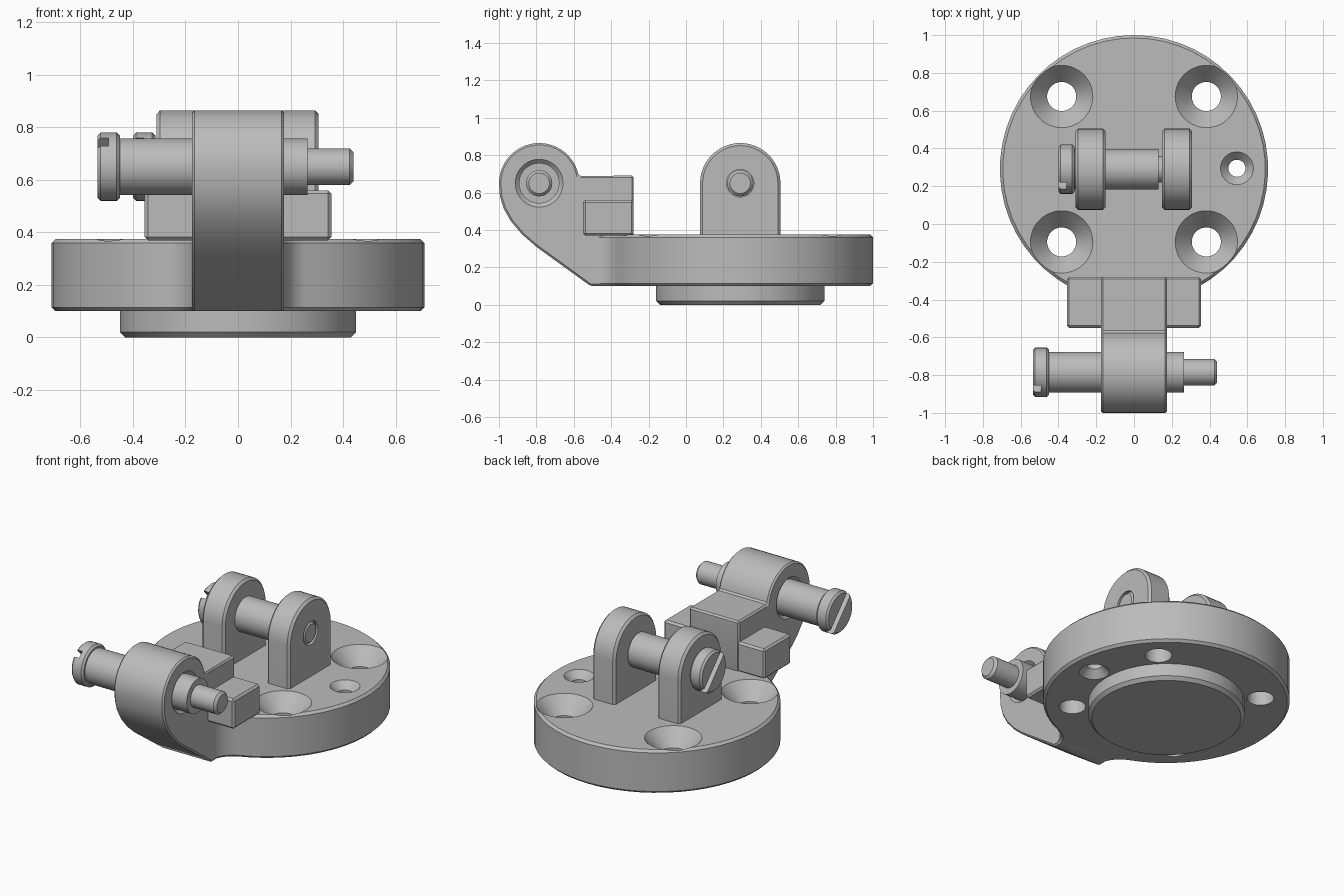
import bpy, bmesh
from math import sin, cos, pi, radians, atan2, sqrt
from mathutils import Matrix, Vector

cube = bpy.data.objects.get("Cube")
if cube:
    bpy.data.objects.remove(cube, do_unlink=True)

steel = bpy.data.materials.new("plain grey metal")
steel.use_nodes = True
GREY = (0.5, 0.5, 0.5, 1)
steel.diffuse_color = GREY
steel.node_tree.nodes["Principled BSDF"].inputs["Base Color"].default_value = GREY

SIDES = 48
TO_X = Matrix.Rotation(radians(90), 4, 'Y')      # local z becomes x
TO_Z = Matrix.Identity(4)
PIVOT_Z, EYE_R = 0.65, 0.215
REAR_Y, ARM_Y = 0.29, -0.785
PLATE_R, PLATE_LOW, PLATE_TOP = 0.71, 0.10, 0.375


def make_object(name, bm):
    bmesh.ops.recalc_face_normals(bm, faces=bm.faces)
    mesh = bpy.data.meshes.new(name)
    bm.to_mesh(mesh)
    bm.free()
    mesh.materials.append(steel)
    obj = bpy.data.objects.new(name, mesh)
    bpy.context.collection.objects.link(obj)
    return obj


def lathe(name, profile, loc, turn=TO_Z):
    """Closed turned solid from (radius, distance along axis) pairs."""
    bm = bmesh.new()
    place = Matrix.Translation(loc) @ turn
    rings = []
    for r, d in profile:
        rings.append([bm.verts.new(place @ Vector((r * cos(a), r * sin(a), d)))
                      for a in (2 * pi * i / SIDES for i in range(SIDES))])
    for low, high in zip(rings, rings[1:]):
        for i in range(SIDES):
            j = (i + 1) % SIDES
            bm.faces.new((low[i], low[j], high[j], high[i]))
    bm.faces.new(rings[0])
    bm.faces.new(rings[-1])
    return make_object(name, bm)


def prism(name, outline, start, depth):
    """Extrude a 3D outline along a direction."""
    bm = bmesh.new()
    face = bm.faces.new([bm.verts.new(Vector(p) + Vector(start)) for p in outline])
    out = bmesh.ops.extrude_face_region(bm, geom=[face])
    bmesh.ops.translate(bm, vec=depth,
                        verts=[v for v in out["geom"] if isinstance(v, bmesh.types.BMVert)])
    return make_object(name, bm)


def box(name, low, high, turn=TO_Z):
    low, high = Vector(low), Vector(high)
    bm = bmesh.new()
    bmesh.ops.create_cube(bm, size=1)
    size = high - low
    bm.transform(Matrix.Translation((low + high) / 2) @ turn @ Matrix.Diagonal((*size, 1)))
    return make_object(name, bm)


def finish(obj, chamfer=0, cutters=()):
    """Chamfer the edges, cut the holes, then shade by angle."""
    if chamfer:
        mod = obj.modifiers.new("chamfer", 'BEVEL')
        mod.width, mod.segments = chamfer, 1
        mod.limit_method, mod.angle_limit = 'ANGLE', radians(35)
    for cutter in cutters:
        cutter.hide_render = True
        mod = obj.modifiers.new("cut", 'BOOLEAN')
        mod.operation, mod.solver, mod.object = 'DIFFERENCE', 'EXACT', cutter
    bpy.ops.object.select_all(action='DESELECT')
    obj.select_set(True)
    bpy.context.view_layer.objects.active = obj
    for mod in list(obj.modifiers):
        bpy.ops.object.modifier_apply(modifier=mod.name)
    for cutter in cutters:
        bpy.data.objects.remove(cutter, do_unlink=True)
    bpy.ops.object.shade_smooth_by_angle(angle=radians(30))


def arc(cx, cy, r, a0, a1, n):
    return [(cx + r * cos(a0 + (a1 - a0) * i / n), cy + r * sin(a0 + (a1 - a0) * i / n))
            for i in range(n + 1)]


# Round base plate with a filleted neck leading into the arm
neck, fillet = 0.17, 0.15
fx = neck + fillet
drop = sqrt((PLATE_R + fillet) ** 2 - fx ** 2)
join = atan2(-drop, fx)
half = arc(fx, REAR_Y - drop, fillet, pi, join + pi, 8)
outline = half[:-1] + arc(0, REAR_Y, PLATE_R, join, pi - join, SIDES)
outline += [(-x, y) for x, y in reversed(half[:-1])]
plate = prism("base_plate", [(x, y, 0) for x, y in outline], (0, 0, PLATE_LOW),
              (0, 0, PLATE_TOP - PLATE_LOW))


# Countersunk mounting holes
def countersink(x, y, wide, narrow, deep):
    return lathe("hole_cutter", [(narrow, 0), (narrow, PLATE_TOP - deep),
                                 (wide, PLATE_TOP), (wide, PLATE_TOP + 0.1)], (x, y, 0))


holes = [countersink(sx * 0.383, REAR_Y + sy * 0.385, 0.165, 0.077, 0.1)
         for sx in (-1, 1) for sy in (-1, 1)]
holes.append(lathe("hole_cutter", [(0.087, 0), (0.087, PLATE_LOW), (0.045, PLATE_LOW + 0.045),
                                   (0.045, PLATE_TOP - 0.045), (0.087, PLATE_TOP),
                                   (0.087, PLATE_TOP + 0.1)], (0.545, 0.295, 0)))
finish(plate, 0.015, holes)

# Shallow locating boss underneath
finish(lathe("bottom_boss", [(0.43, 0), (0.45, 0.02), (0.45, 0.11)], (0, REAR_Y, 0)))

# Front arm with a rounded eye
arm_half = 0.175
profile = [(-0.28, 0.2), (-0.28, 0.69)]
profile += arc(ARM_Y, PIVOT_Z, EYE_R, radians(10.7), pi, 22)
profile += [(-0.995, 0.58), (-0.975, 0.515), (-0.935, 0.445), (-0.875, 0.375),
            (-0.80, 0.31), (-0.51, PLATE_LOW), (-0.42, PLATE_LOW)]
arm = prism("front_arm", [(0, y, z) for y, z in profile], (-arm_half, 0, 0),
            (2 * arm_half, 0, 0))
bore = lathe("bore_cutter", [(0.15, -arm_half - 0.02), (0.128, -arm_half),
                             (0.108, -arm_half + 0.02), (0.108, arm_half - 0.02),
                             (0.128, arm_half), (0.15, arm_half + 0.02)],
             (0, ARM_Y, PIVOT_Z), TO_X)
finish(arm, 0.01, [bore])

# Stop blocks on both sides of the arm, and the two rear lugs
lug_shape = [(REAR_Y - EYE_R, PLATE_TOP - 0.015), (REAR_Y + EYE_R, PLATE_TOP - 0.015)]
lug_shape += arc(REAR_Y, PIVOT_Z, EYE_R, 0, pi, 24)
for side, x0, x1 in (("right", -0.355, -0.16), ("left", 0.16, 0.355)):
    finish(box(side + "_stop_block", (x0, -0.55, 0.37), (x1, -0.28, 0.56)), 0.012)
for side, x0, r in (("right", -0.31, 0.108), ("left", 0.147, 0.073)):
    lug = prism(side + "_lug", [(0, y, z) for y, z in lug_shape], (x0, 0, 0), (0.16, 0, 0))
    cutter = lathe("lug_cutter", [(r, x0 - 0.05), (r, x0 + 0.25)],
                   (0, REAR_Y, PIVOT_Z), TO_X)
    finish(lug, 0.014, [cutter])


# Slotted shoulder pins
def pin(name, y, head, shoulder, tip):
    neck_x = head + 0.085
    body = lathe(name, [(0.118, head), (0.13, head + 0.012), (0.13, neck_x - 0.012),
                        (0.118, neck_x), (0.108, neck_x), (0.108, shoulder),
                        (0.07, shoulder), (0.07, tip - 0.015), (0.055, tip)],
                 (0, y, PIVOT_Z), TO_X)
    slot = box("slot_cutter", (head - 0.04, y - 0.2, PIVOT_Z - 0.022),
               (head + 0.042, y + 0.2, PIVOT_Z + 0.022),
               Matrix.Rotation(radians(-47), 4, 'X'))
    finish(body, 0, [slot])


pin("front_pin", ARM_Y, -0.535, 0.265, 0.44)
pin("rear_pin", REAR_Y, -0.40, 0.13, 0.307)
